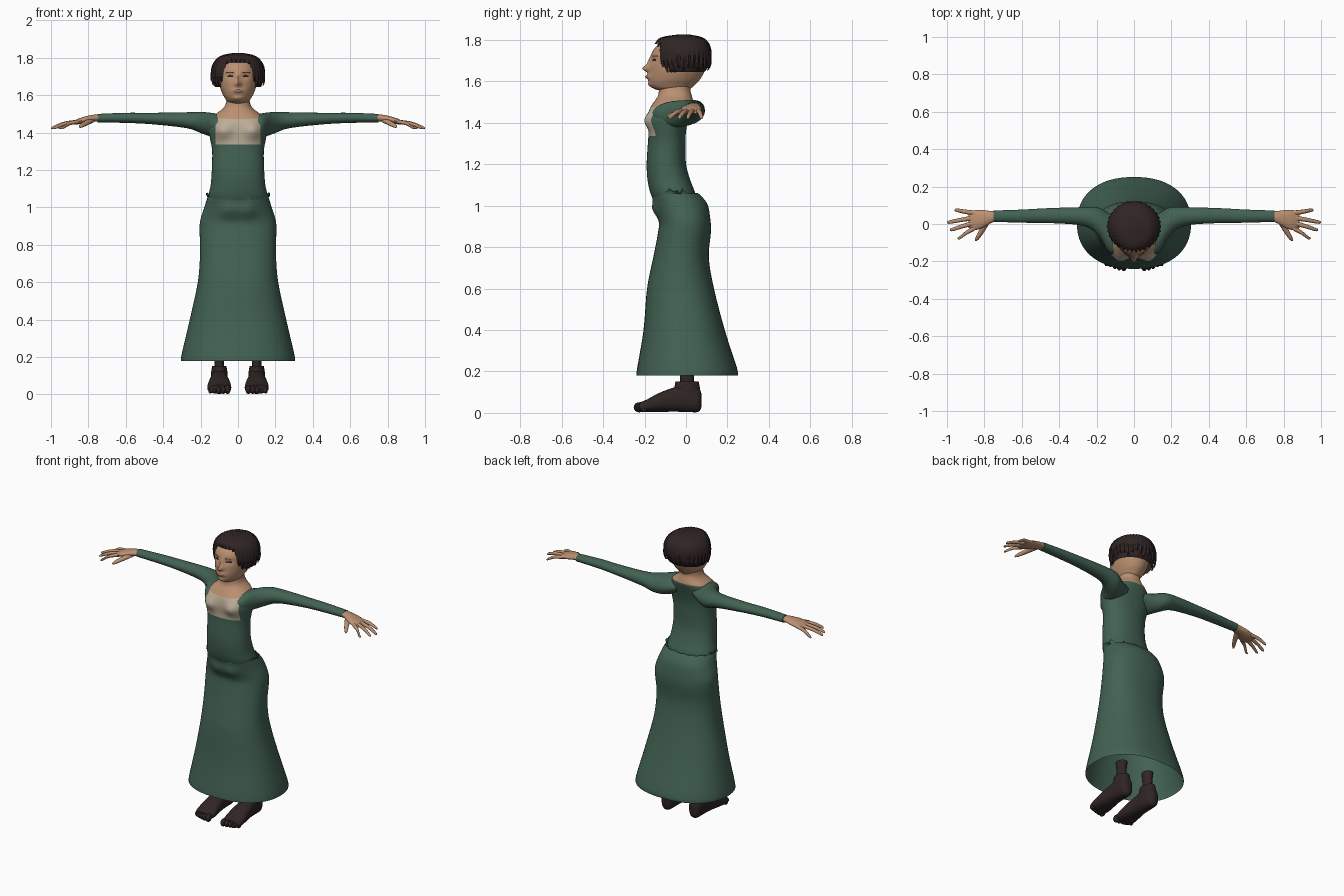
import bpy, bmesh, math, random
from mathutils import Vector
from mathutils.bvhtree import BVHTree

random.seed(4)
if "Cube" in bpy.data.objects:
    bpy.data.objects.remove(bpy.data.objects["Cube"], do_unlink=True)


def material(name, rgb):
    m = bpy.data.materials.new(name)
    m.use_nodes = True
    m.diffuse_color = (*rgb, 1)
    bsdf = m.node_tree.nodes["Principled BSDF"]
    bsdf.inputs["Base Color"].default_value = (*rgb, 1)
    bsdf.inputs["Roughness"].default_value = 0.8
    return m


GREEN = material("green cloth", (0.055, 0.122, 0.086))
CREAM = material("cream cloth", (0.50, 0.42, 0.31))
SKIN = material("skin", (0.50, 0.28, 0.165))
LIPS = material("lips", (0.36, 0.17, 0.11))
DARK = material("dark brown", (0.03, 0.018, 0.018))


def smooth_rows(rows, sub):
    """Catmull-Rom interpolation between rows of numbers."""
    out = []
    for i in range(len(rows) - 1):
        a, b, c, d = (rows[max(i - 1, 0)], rows[i], rows[i + 1], rows[min(i + 2, len(rows) - 1)])
        for k in range(sub):
            t = k / sub
            out.append([q + t / 2 * (r - p + t * (2 * p - 5 * q + 4 * r - s + t * (3 * (q - r) + s - p)))
                        for p, q, r, s in zip(a, b, c, d)])
    return out + [list(rows[-1])]


def finish(name, bm, mats, angle=50):
    bmesh.ops.recalc_face_normals(bm, faces=bm.faces)
    me = bpy.data.meshes.new(name)
    bm.to_mesh(me)
    bm.free()
    ob = bpy.data.objects.new(name, me)
    bpy.context.collection.objects.link(ob)
    for m in mats:
        me.materials.append(m)
    bpy.ops.object.select_all(action="DESELECT")
    ob.select_set(True)
    bpy.context.view_layer.objects.active = ob
    bpy.ops.object.shade_smooth_by_angle(angle=math.radians(angle))
    return ob


def loft(rings, axis="Z", segs=24, sub=4, power=1.0, side=1, caps=True):
    """Rings are (position on axis, centre a, centre b, radius a, radius b)."""
    bm = bmesh.new()
    loops = []
    for t, ca, cb, ra, rb in smooth_rows(rings, sub):
        loop = []
        for k in range(segs):
            u = math.tau * k / segs
            a = ca + ra * math.copysign(abs(math.cos(u)) ** power, math.cos(u))
            b = cb + rb * math.copysign(abs(math.sin(u)) ** power, math.sin(u))
            x, y, z = {"X": (t, a, b), "Y": (a, t, b), "Z": (a, b, t)}[axis]
            loop.append(bm.verts.new((x * side, y, z)))
        loops.append(loop)
    for lo, hi in zip(loops, loops[1:]):
        for k in range(segs):
            n = (k + 1) % segs
            bm.faces.new((lo[k], lo[n], hi[n], hi[k]))
    if caps:
        bm.faces.new(loops[0])
        bm.faces.new(loops[-1])
    return bm


def span(rows):
    """Turn (z, front, back, half width) into rings along z."""
    return [(z, 0, (f + b) / 2, w, (b - f) / 2) for z, f, b, w in rows]


def bump(bm, centre, size, push):
    for v in bm.verts:
        d = [(p - c) / s for p, c, s in zip(v.co, centre, size)]
        v.co += Vector(push) * math.exp(-sum(q * q for q in d))


# Skirt: open at the hem, ragged at the waist
bm = loft(span([(.18, -.24, .25, .305), (.22, -.235, .245, .3), (.4, -.205, .187, .258),
                (.6, -.188, .135, .215), (.75, -.158, .11, .203), (.87, -.135, .12, .205),
                (.93, -.13, .118, .202), (1.0, -.15, .106, .18), (1.04, -.162, .08, .168),
                (1.062, -.167, .056, .16)]), segs=64, power=.88, caps=False)
for s in (1, -1):
    bump(bm, (s * .05, -.14, .98), (.05, .06, .04), (0, -.02, 0))
top = max(v.co.z for v in bm.verts)
for v in bm.verts:
    if v.co.z > top - .001:
        v.co.z += random.choice((-.018, -.006, 0, .008))
        if abs(v.co.x) > .15:
            v.co += Vector((math.copysign(.012, v.co.x), 0, .012))
finish("skirt", bm, [GREEN])

# Bodice, front panel, neck
bm = loft(span([(.97, -.13, .05, .13), (1.05, -.168, .047, .158), (1.12, -.185, .022, .146),
                (1.2, -.19, 0, .14), (1.3, -.184, -.002, .138), (1.36, -.18, 0, .148),
                (1.42, -.18, .012, .158), (1.465, -.175, .025, .15), (1.5, -.155, .034, .118),
                (1.53, -.135, .028, .08), (1.56, -.13, .022, .064), (1.61, -.12, .03, .06)]),
          segs=64, power=.9)
for s in (1, -1):
    bump(bm, (s * .085, -.18, 1.41), (.05, .08, .042), (0, -.032, 0))
neckline = (Vector((0, -.08, 1.487)), Vector((0, -.15, 1)))
panel_cuts = [(Vector((0, 0, 1.337)), Vector((0, 0, 1)))]
panel_cuts += [(Vector((s * .12, 0, 0)), Vector((1, 0, 0))) for s in (1, -1)]
for co, no in [neckline] + panel_cuts:
    bmesh.ops.bisect_plane(bm, geom=bm.verts[:] + bm.edges[:] + bm.faces[:], plane_co=co, plane_no=no)
for f in bm.faces:
    c = f.calc_center_median()
    if (c - neckline[0]).dot(neckline[1]) > 0:
        f.material_index = 2
    elif c.z > 1.337 and abs(c.x) < .12 and c.y < -.08:
        f.material_index = 1
finish("bodice_and_neck", bm, [GREEN, CREAM, SKIN])

# Head with sculpted features
bm = loft(span([(1.553, -.12, .0, .03), (1.565, -.155, .022, .056), (1.585, -.175, .045, .07),
                (1.61, -.18, .068, .084), (1.65, -.178, .09, .098), (1.7, -.172, .1, .105),
                (1.75, -.158, .1, .104), (1.79, -.115, .08, .08), (1.81, -.05, .03, .03)]),
          segs=64, sub=6)
for centre, size, push in [((0, -.18, 1.662), (.015, .05, .016), (0, -.034, 0)),
                           ((0, -.18, 1.695), (.011, .05, .025), (0, -.012, 0)),
                           ((0, -.18, 1.622), (.028, .05, .013), (0, -.014, 0)),
                           ((0, -.18, 1.582), (.026, .05, .014), (0, -.008, 0)),
                           ((.042, -.17, 1.702), (.022, .05, .013), (0, .009, 0)),
                           ((-.042, -.17, 1.702), (.022, .05, .013), (0, .009, 0))]:
    bump(bm, centre, size, push)
face_surface = BVHTree.FromBMesh(bm)
finish("head", bm, [SKIN])


def face_plate(name, x, z, size, mat):
    """Thin rounded plate laid on the face."""
    bm = bmesh.new()
    bmesh.ops.create_uvsphere(bm, u_segments=16, v_segments=8, radius=1)
    for v in bm.verts:
        px, pz = x + v.co.x * size[0], z + v.co.z * size[1]
        hit = face_surface.ray_cast(Vector((px, -.5, pz)), Vector((0, 1, 0)))[0]
        v.co = (px, hit.y + v.co.y * .003, pz)
    finish(name, bm, [mat])


face_plate("mouth", 0, 1.622, (.028, .008), LIPS)
for s, label in ((1, "left"), (-1, "right")):
    face_plate(label + "_eye", s * .042, 1.702, (.016, .005), DARK)
    face_plate(label + "_brow", s * .045, 1.722, (.024, .003), LIPS)

# Hair: a cap with the face left open, covered in tapering locks
HAIR = span([(1.64, -.115, .085, .118), (1.67, -.13, .107, .13), (1.71, -.14, .112, .133),
             (1.75, -.14, .112, .13), (1.785, -.135, .1, .112), (1.81, -.11, .07, .08),
             (1.822, -.04, .015, .025)])
bm = loft(HAIR, segs=48, sub=5)
opening = [f for f in bm.faces if (f.calc_center_median().y < -.085 and f.calc_center_median().z < 1.772)
           or f.calc_center_median().z < 1.642]
bmesh.ops.delete(bm, geom=opening, context="FACES")
finish("hair_cap", bm, [DARK])

path = smooth_rows(HAIR, 8)[::-1]
bm = bmesh.new()
for k in range(34):
    u = math.tau * k / 34
    front = -math.sin(u)
    end = 1.758 if front > .8 else 1.625 if front > .2 else 1.65
    end += random.uniform(-.008, .015)
    rows = [r for r in path if r[0] > end][::3]
    prev = None
    for i, (z, _, cy, rx, ry) in enumerate(rows):
        t = i / (len(rows) - 1)
        half = .13 * (1 - .75 * t ** 4)
        lift = 1.02 + .05 * t * t
        cols = []
        for j, ridge in ((-1, 0), (0, .006), (1, 0)):
            w = u + half * j
            cols.append(bm.verts.new(((rx * lift + ridge) * math.cos(w),
                                      cy + (ry * lift + ridge) * math.sin(w), z + .003)))
        if prev:
            for j in (0, 1):
                bm.faces.new((prev[j], prev[j + 1], cols[j + 1], cols[j]))
        prev = cols
finish("hair_locks", bm, [DARK])

for side, label in ((1, "left"), (-1, "right")):
    # Sleeve
    finish(label + "_sleeve", loft(
        [(.06, -.07, 1.45, .09, .04), (.13, -.05, 1.442, .105, .062), (.19, .012, 1.452, .076, .058),
         (.27, .04, 1.466, .05, .043), (.45, .045, 1.475, .04, .031), (.6, .042, 1.479, .035, .027),
         (.75, .042, 1.477, .03, .023)], "X", 32, 5, side=side), [GREEN])

    # Hand and digits
    finish(label + "_palm", loft(
        [(.73, .042, 1.478, .024, .018), (.77, .036, 1.477, .034, .019), (.82, .025, 1.468, .05, .018),
         (.86, .02, 1.458, .052, .014), (.885, .02, 1.451, .04, .008)], "X", 20, side=side), [SKIN])
    for name, y0, x1, y1 in (("index", -.02, .945, -.075), ("middle", .006, .985, -.03),
                             ("ring", .034, 1.0, .01), ("little", .058, .96, .074)):
        finish(f"{label}_{name}_finger", loft(
            [(.85, y0, 1.459, .014, .011), ((.85 + x1) / 2, (y0 + y1) / 2, 1.45, .0115, .0105),
             (x1 - .012, y1, 1.428, .009, .008), (x1, y1, 1.421, .003, .003)],
            "X", 10, 3, side=side), [SKIN])
    finish(label + "_thumb", loft(
        [(.02, .785, 1.466, .022, .014), (-.03, .81, 1.452, .017, .013),
         (-.075, .836, 1.437, .012, .01), (-.092, .846, 1.43, .004, .004)],
        "Y", 12, 3, side=side), [SKIN])

    # Foot, ankle, shin and toes
    finish(label + "_foot", loft(
        [(.075, .1, .06, .012, .03), (.06, .1, .065, .036, .06), (.01, .1, .072, .045, .068),
         (-.06, .1, .064, .05, .058), (-.13, .1, .05, .06, .046), (-.19, .1, .034, .064, .03),
         (-.225, .1, .028, .054, .022)], "Y", 28, power=.85, side=side), [DARK])
    finish(label + "_ankle", loft(
        [(.04, .1, .01, .042, .06), (.11, .1, .006, .044, .062), (.152, .1, .005, .038, .056)],
        "Z", 28, side=side), [DARK])
    finish(label + "_shin", loft(
        [(.13, .1, .006, .026, .036), (.19, .1, .004, .026, .034), (.25, .1, .004, .033, .04)],
        "Z", 24, side=side), [DARK])
    for i in range(5):
        bm = bmesh.new()
        r = .019 - .0018 * i
        bmesh.ops.create_uvsphere(bm, u_segments=14, v_segments=8, radius=r)
        for v in bm.verts:
            v.co = (side * (.055 + .0235 * i + v.co.x * .85), -.226 + .003 * i * i / 2 + v.co.y * 1.4,
                    r + .008 + v.co.z * 1.3)
        finish(f"{label}_toe_{i + 1}", bm, [DARK])
